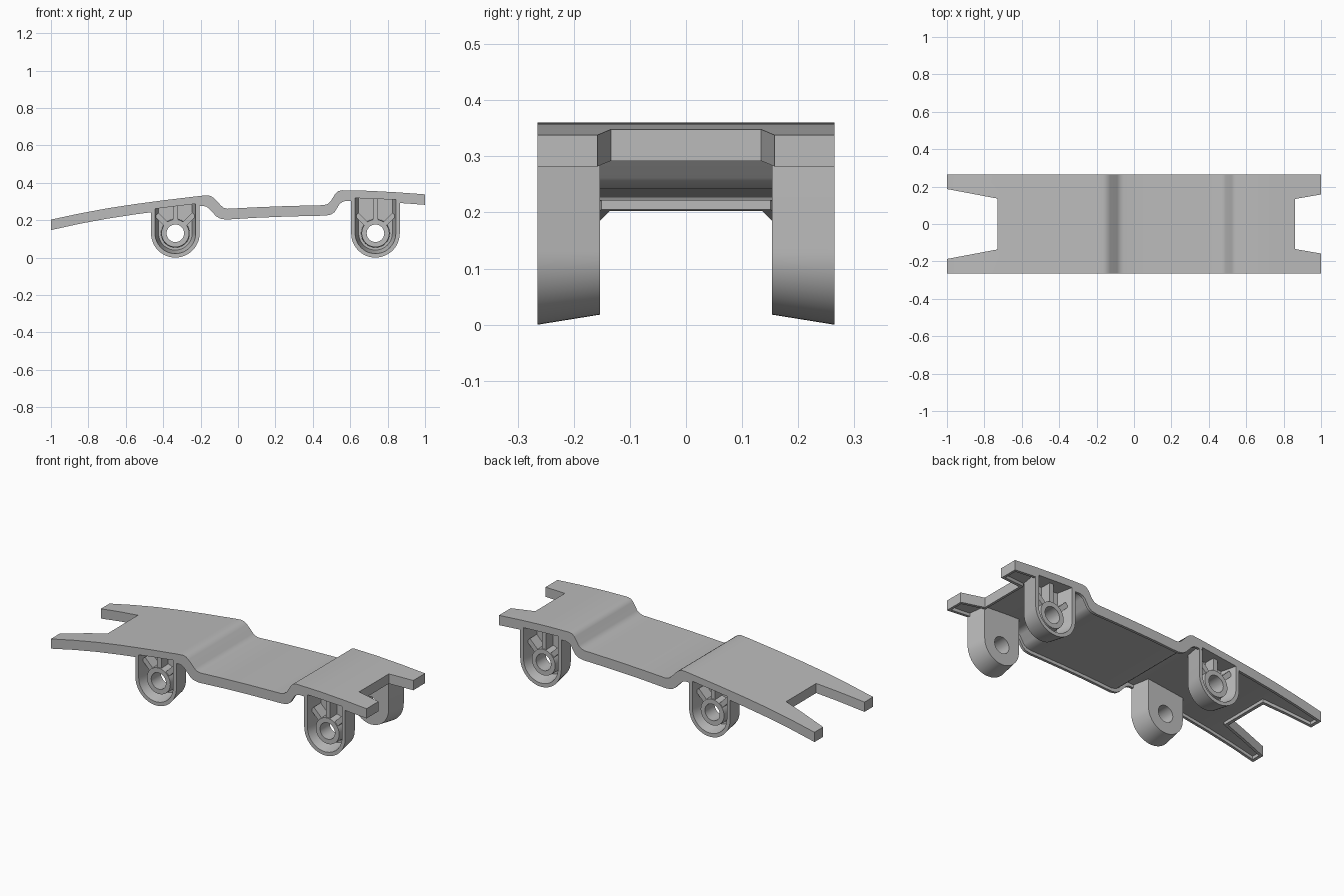
import bpy, bmesh, math

if "Cube" in bpy.data.objects:
    bpy.data.objects.remove(bpy.data.objects["Cube"])

grey = bpy.data.materials.new("plain_grey")
grey.diffuse_color = (0.5, 0.5, 0.5, 1)
grey.use_nodes = True
grey.node_tree.nodes["Principled BSDF"].inputs["Base Color"].default_value = grey.diffuse_color


def loft(name, ring_a, ring_b):
    """Closed solid between two matching 3D rings."""
    bm = bmesh.new()
    a = [bm.verts.new(p) for p in ring_a]
    b = [bm.verts.new(p) for p in ring_b]
    n = len(a)
    bm.faces.new(a)
    bm.faces.new(b[::-1])
    for i in range(n):
        j = (i + 1) % n
        bm.faces.new((a[i], b[i], b[j], a[j]))
    bmesh.ops.recalc_face_normals(bm, faces=bm.faces)
    me = bpy.data.meshes.new(name)
    bm.to_mesh(me)
    bm.free()
    me.materials.append(grey)
    ob = bpy.data.objects.new(name, me)
    bpy.context.collection.objects.link(ob)
    return ob


def along_y(name, pts_a, ya, pts_b, yb):
    return loft(name, [(x, ya, z) for x, z in pts_a], [(x, yb, z) for x, z in pts_b])


def along_z(name, pts, z0, z1):
    return loft(name, [(x, y, z0) for x, y in pts], [(x, y, z1) for x, y in pts])


def cut(ob, cutter):
    m = ob.modifiers.new("cut", 'BOOLEAN')
    m.operation, m.solver, m.object = 'DIFFERENCE', 'EXACT', cutter
    bpy.context.view_layer.objects.active = ob
    bpy.ops.object.modifier_apply(modifier=m.name)


def remove(ob):
    bpy.data.objects.remove(ob, do_unlink=True)


def finish(obs):
    bpy.ops.object.select_all(action='DESELECT')
    for o in obs:
        o.select_set(True)
    bpy.context.view_layer.objects.active = obs[0]
    if len(obs) > 1:
        bpy.ops.object.join()
    bpy.ops.object.shade_smooth_by_angle(angle=math.radians(30))


# Deck profile: paired (top x, top z, bottom x, bottom z)
W = 0.265
PROFILE = [
    (-1, .203, -1, .147), (-.85, .235, -.85, .180), (-.7, .263, -.7, .208),
    (-.55, .286, -.55, .231), (-.4, .306, -.4, .251), (-.3, .318, -.3, .263),
    (-.2, .330, -.21, .274), (-.165, .333, -.185, .276), (-.145, .329, -.17, .272),
    (-.128, .317, -.155, .262), (-.09, .277, -.118, .222), (-.076, .266, -.098, .209),
    (-.055, .261, -.065, .203), (.1, .269, .1, .213), (.25, .275, .25, .219),
    (.4, .279, .4, .223), (.455, .280, .465, .224), (.478, .286, .498, .230),
    (.495, .300, .517, .244), (.52, .341, .543, .286), (.535, .355, .557, .297),
    (.555, .360, .575, .303), (.7, .357, .7, .301), (.85, .349, .85, .293),
    (1, .338, 1, .282)]
TOP = [(p[0], p[1]) for p in PROFILE]
BOT = [(p[2], p[3]) for p in PROFILE]
MID = [(a + .68 * (c - a), b + .68 * (d - b)) for a, b, c, d in PROFILE]


def under(x):
    """Height of the underside of the thin plate."""
    for (x0, z0), (x1, z1) in zip(MID, MID[1:]):
        if x0 <= x <= x1:
            return z0 + (z1 - z0) * (x - x0) / (x1 - x0)
    return MID[-1][1]


def notch(xin, yin, xout, yout, grow, name):
    """Tapered end notch, run past the deck end."""
    d = 1 if xout > xin else -1
    k = (yout - yin) / (xout - xin)
    xe = xout + d * .1
    ye = yout + k * d * .1
    xi = xin - d * grow
    return along_z(name, [(xi, -yin - grow), (xe, -ye - grow), (xe, ye + grow), (xi, yin + grow)], -.2, .7)


NOTCHES = [(-.73, .136, -1, .187), (.862, .134, 1, .158)]

# Deck with a shallow rimmed underside
deck = along_y("deck", TOP + BOT[::-1], -W, TOP + BOT[::-1], W)
rim = .015
ceiling = [(-1 + rim, under(-1 + rim))] + MID[1:-1] + [(1 - rim, under(1 - rim))]
hollow_ring = ceiling + [(1 - rim, .05), (-1 + rim, .05)]
hollow = along_y("hollow_cutter", hollow_ring, -W + rim, hollow_ring, W - rim)
for n in NOTCHES:
    c = notch(*n, rim, "notch_rim_cutter")
    cut(hollow, c)
    remove(c)
cut(deck, hollow)
remove(hollow)
for n in NOTCHES:
    c = notch(*n, 0, "notch_cutter")
    cut(deck, c)
    remove(c)

CZ = .13


def u_shape(cx, r, lift):
    """Round-bottomed outline reaching up to the plate."""
    arc = [(cx + r * math.cos(t), CZ + r * math.sin(t))
           for t in (math.pi + math.pi * i / 24 for i in range(25))]
    return [(cx - r, under(cx - r) + lift)] + arc + [(cx + r, under(cx + r) + lift)]


def circle(cx, r):
    return [(cx + r * math.cos(t), CZ + r * math.sin(t))
            for t in (math.tau * i / 32 for i in range(32))]


# Four hollow axle lugs
lugs = []
for label, cx in (("left", -.335), ("right", .735)):
    for side, s in (("front", -1), ("back", 1)):
        lug = along_y(f"{side}_{label}_lug", u_shape(cx, .13, .008), s * .2648,
                      u_shape(cx, .112, .008), s * .153)
        # pocket, open to the outside, also through the deck rim
        pocket = along_y("pocket_cutter", u_shape(cx, .112, -.002), s * .28,
                         u_shape(cx, .09, -.002), s * .172)
        cut(lug, pocket)
        cut(deck, pocket)
        remove(pocket)
        # boss around the axle hole
        boss = along_y("boss", circle(cx, .074), s * .24, circle(cx, .077), s * .165)
        hole = along_y("hole_cutter", circle(cx, .047), s * .4, circle(cx, .047), s * .1)
        cut(lug, hole)
        cut(boss, hole)
        remove(hole)
        # ribs fanning up from the boss
        parts = [lug, boss]
        for deg, length, half in ((45, .142, .014), (90, None, .013), (135, .142, .014)):
            t = math.radians(deg)
            end = length or under(cx) - CZ + .004
            ux, uz = math.cos(t), math.sin(t)
            ring = [(cx + ux * r - uz * h, CZ + uz * r + ux * h)
                    for r, h in ((.06, -half), (end, -half), (end, half), (.06, half))]
            parts.append(along_y("rib", ring, s * .234, ring, s * .165))
        lugs.append(parts)

for parts in lugs:
    finish(parts)
finish([deck])
